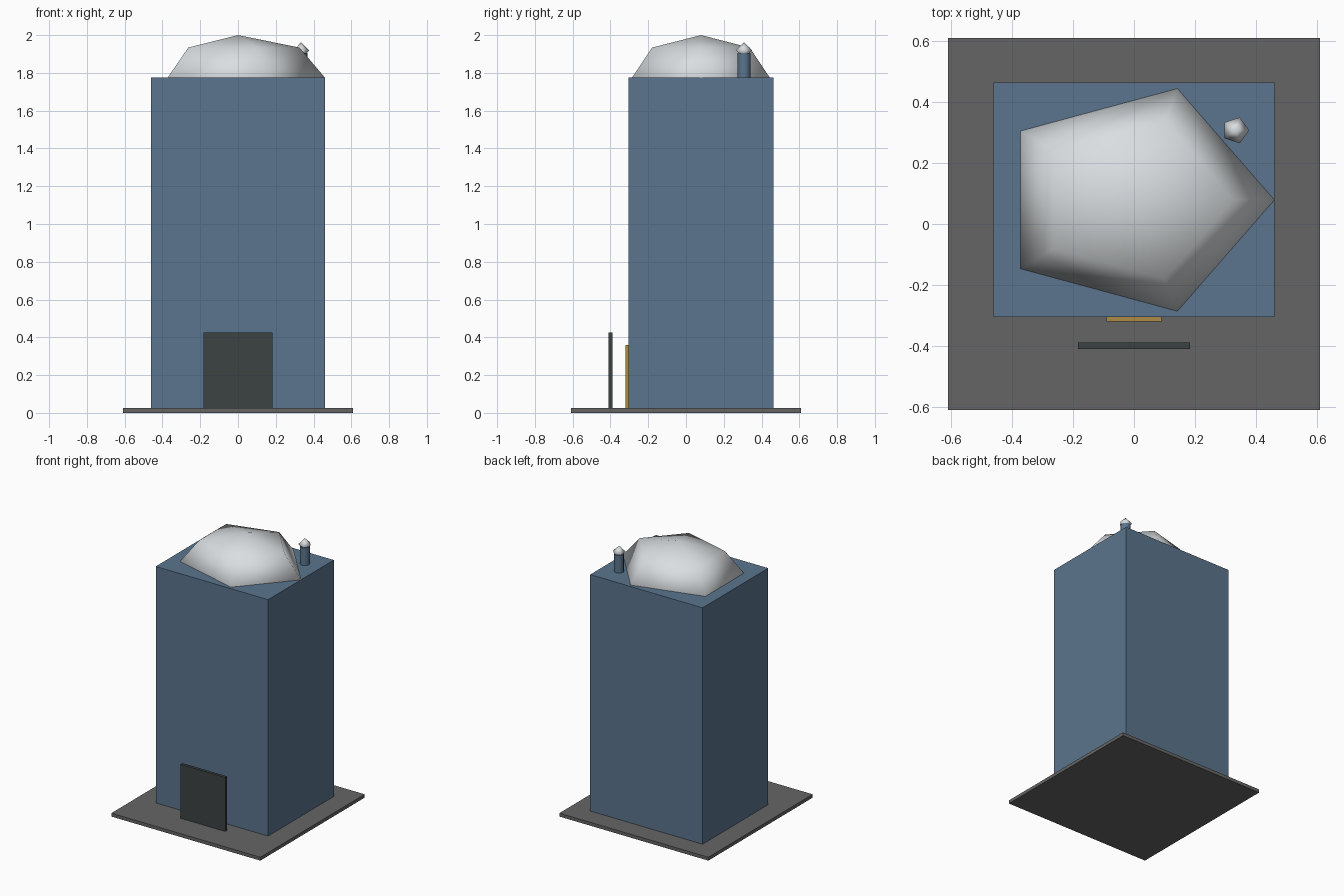
import bpy
import bmesh
from math import cos, sin, pi, tau

cube = bpy.data.objects.get("Cube")
if cube:
    bpy.data.objects.remove(cube, do_unlink=True)


def material(name, rgb):
    m = bpy.data.materials.new(name)
    m.use_nodes = True
    m.diffuse_color = (*rgb, 1)
    m.node_tree.nodes["Principled BSDF"].inputs["Base Color"].default_value = (*rgb, 1)
    return m


blue = material("slate blue", (0.105, 0.178, 0.27))
grey = material("paving grey", (0.13, 0.13, 0.13))
white = material("dome white", (0.70, 0.73, 0.75))
dark = material("dark panel", (0.045, 0.054, 0.054))
gold = material("gold door", (0.43, 0.26, 0.06))


def finish(name, bm, mat):
    bmesh.ops.recalc_face_normals(bm, faces=bm.faces)
    mesh = bpy.data.meshes.new(name)
    bm.to_mesh(mesh)
    bm.free()
    mesh.materials.append(mat)
    obj = bpy.data.objects.new(name, mesh)
    bpy.context.scene.collection.objects.link(obj)
    return obj


def box(name, mat, half_x, y, z):
    """Box centred on x, with (low, high) ranges for y and z."""
    bm = bmesh.new()
    bmesh.ops.create_cube(bm, size=1)
    for v in bm.verts:
        v.co = (v.co.x * 2 * half_x,
                y[0] + (v.co.y + 0.5) * (y[1] - y[0]),
                z[0] + (v.co.z + 0.5) * (z[1] - z[0]))
    return finish(name, bm, mat)


def revolve(name, mat, profile, sides, centre, squash=1):
    """Smooth turned shape from (radius, height) points; the first corner faces +x."""
    bm = bmesh.new()
    rings = []
    for r, z in profile:
        count = sides if r > 0 else 1
        rings.append([bm.verts.new((centre[0] + r * cos(tau * i / sides),
                                    centre[1] + r * squash * sin(tau * i / sides),
                                    centre[2] + z)) for i in range(count)])
    for a, b in zip(rings, rings[1:]):
        for i in range(sides):
            j = (i + 1) % sides
            corners = [a[i % len(a)], a[j % len(a)], b[j % len(b)], b[i % len(b)]]
            face = bm.faces.new(list(dict.fromkeys(corners)))
            face.smooth = True
    # Flat caps on any open ends
    for ring in (rings[0], rings[-1]):
        if len(ring) > 1:
            bm.faces.new(ring).smooth = False
    return finish(name, bm, mat)


# Ground slab, tower and entrance
roof = 1.775
box("base_slab", grey, 0.61, (-0.61, 0.61), (0, 0.025))
box("tower", blue, 0.46, (-0.305, 0.463), (0.025, roof))
box("door", gold, 0.09, (-0.32, -0.305), (0.025, 0.36))
box("front_panel", dark, 0.183, (-0.41, -0.388), (0.025, 0.425))

# Five-sided dome, its underside sunk into the roof
dome = [(0.46 * cos(k * pi / 4), 0.225 * sin(k * pi / 4)) for k in (-1, 0, 1)]
revolve("dome", white, dome + [(0, 0.225)], 5, (0, 0.079, roof), 0.834)

# Small roof turret with a pointed cap
turret = (0.333, 0.307, roof)
revolve("turret", blue, [(0.035, 0), (0.035, 0.13)], 8, turret)
revolve("turret_cap", white, [(0, 0.1), (0.0445, 0.144), (0, 0.188)], 5, turret)
